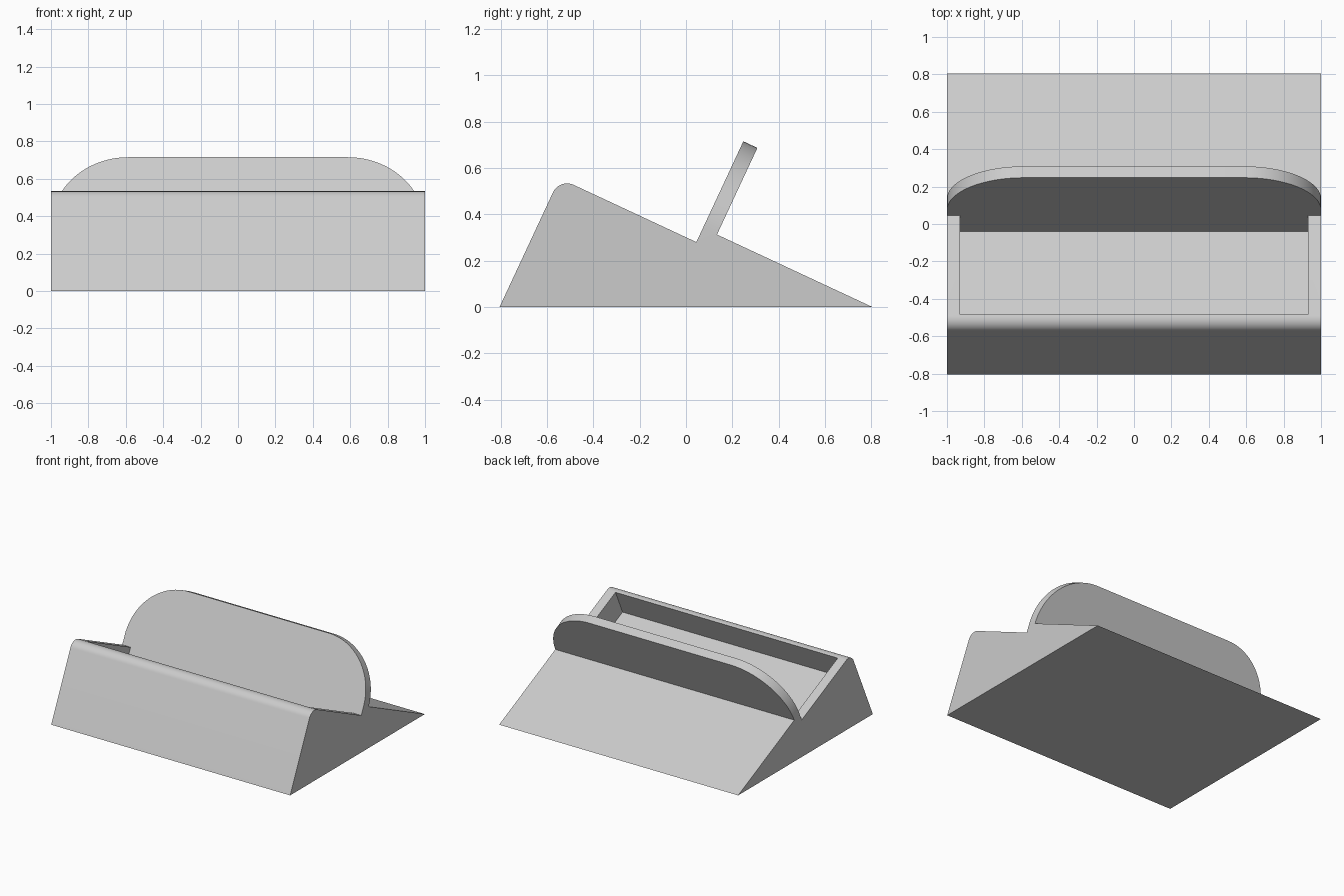
import bpy, bmesh, math
from mathutils import Matrix

TILT = math.radians(25)
C, S = math.cos(TILT), math.sin(TILT)

# Remove the default cube
cube = bpy.data.objects.get("Cube")
if cube:
    bpy.data.objects.remove(cube, do_unlink=True)

grey = bpy.data.materials.new("light grey")
grey.use_nodes = True
grey.diffuse_color = (0.6, 0.6, 0.6, 1)
grey.node_tree.nodes["Principled BSDF"].inputs["Base Color"].default_value = (0.6, 0.6, 0.6, 1)


def extrude_profile(profile, half_width):
    """Prism along x from a side profile of (depth, height) points."""
    bm = bmesh.new()
    face = bm.faces.new([bm.verts.new((-half_width, u, v)) for u, v in profile])
    side = bmesh.ops.extrude_face_region(bm, geom=[face])["geom"]
    verts = [g for g in side if isinstance(g, bmesh.types.BMVert)]
    bmesh.ops.translate(bm, verts=verts, vec=(2 * half_width, 0, 0))
    bmesh.ops.recalc_face_normals(bm, faces=bm.faces)
    return bm


def make_object(name, bm):
    mesh = bpy.data.meshes.new(name)
    bm.to_mesh(mesh)
    bm.free()
    mesh.materials.append(grey)
    obj = bpy.data.objects.new(name, mesh)
    bpy.context.collection.objects.link(obj)
    return obj


# Sizes, measured square to the sloping deck
half_base = 0.805
front, back_deck = -half_base * C, half_base * S
rim, wall, floor = 0.273, 0.067, 0.072
rest_front, rest_back, rest_top = -0.078, -0.011, 0.753

# Wedge body with rounded front lip and upright backrest
profile = [(front, -back_deck)]
for i in range(13):
    a = math.pi - i * math.pi / 24
    profile.append((front + wall + wall * math.cos(a), rim - wall + wall * math.sin(a)))
profile += [(rest_front, rim), (rest_front, rest_top), (rest_back, rest_top),
            (rest_back, back_deck), (-front, back_deck)]
bm = extrude_profile(profile, 1.0)

# Round both upper corners of the backrest
corners = [e for e in bm.edges
           if all(v.co.z > rest_top - 0.001 for v in e.verts)
           and abs(e.verts[0].co.x - e.verts[1].co.x) < 0.001]
bmesh.ops.bevel(bm, geom=corners, offset=rest_top - back_deck - 0.001,
                offset_type='OFFSET', segments=24, profile=0.5, affect='EDGES')
body = make_object("stand_body", bm)

# Tray pocket cut into the deck in front of the backrest
pocket = [(front + wall, floor), (rest_front, floor),
          (rest_front, rim + 0.05), (front + wall, rim + 0.05)]
cutter = make_object("tray_cutter", extrude_profile(pocket, 0.93))
cutter.hide_render = True
cut = body.modifiers.new("tray", 'BOOLEAN')
cut.operation = 'DIFFERENCE'
cut.solver = 'EXACT'
cut.object = cutter
bpy.ops.object.select_all(action='DESELECT')
bpy.context.view_layer.objects.active = body
body.select_set(True)
bpy.ops.object.modifier_apply(modifier=cut.name)
bpy.data.objects.remove(cutter, do_unlink=True)

# Tip the stand onto its base and smooth the rounded edges
body.data.transform(Matrix.Rotation(-TILT, 4, 'X'))
bpy.ops.object.shade_smooth_by_angle(angle=math.radians(30))
